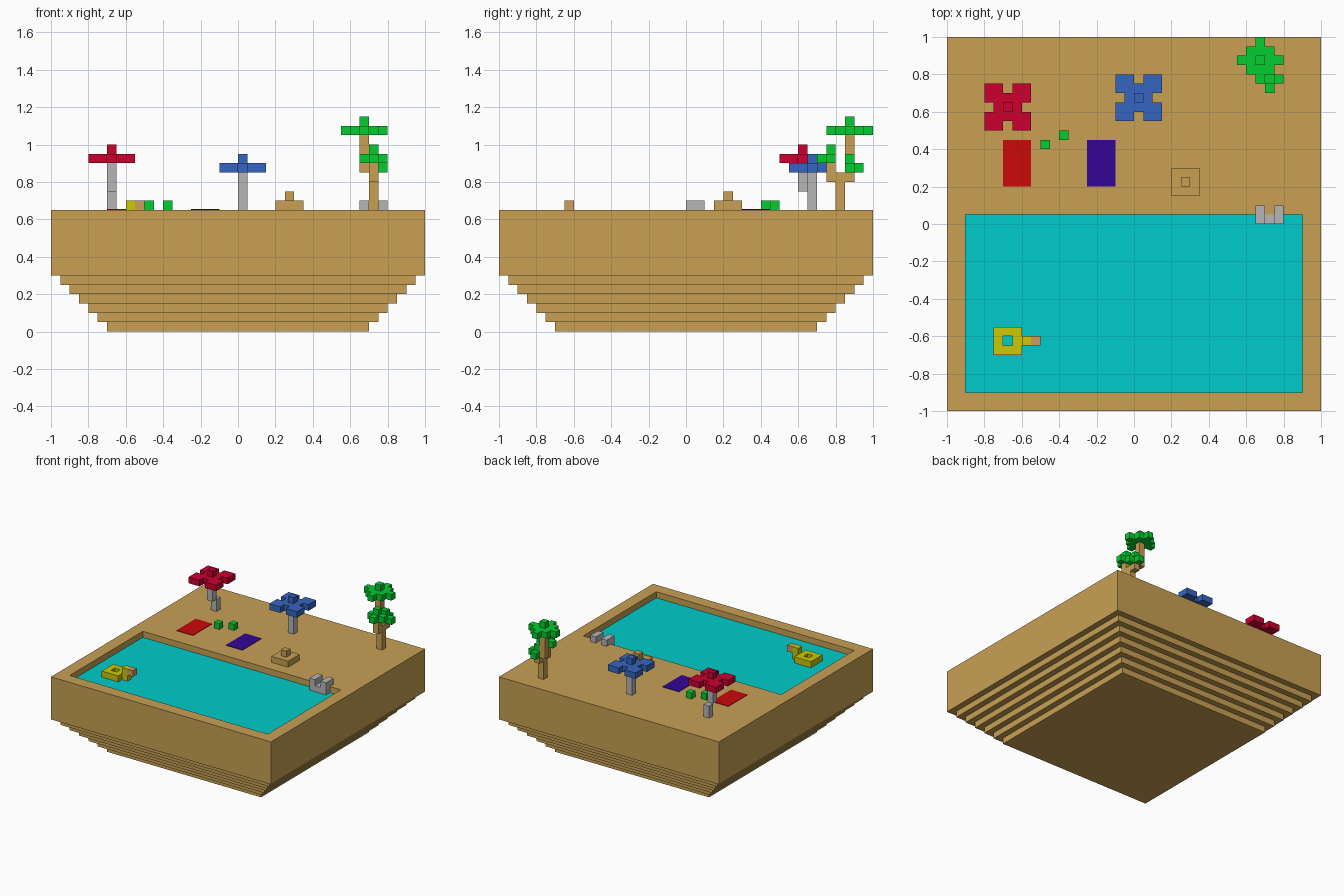
import bpy, bmesh
from mathutils import Vector

cube = bpy.data.objects.get("Cube")
if cube:
    bpy.data.objects.remove(cube, do_unlink=True)

U = 0.05  # size of one block


def material(name, rgb):
    lin = [(c / 255 / 12.92) if c < 11 else ((c / 255 + 0.055) / 1.055) ** 2.4 for c in rgb]
    m = bpy.data.materials.new(name)
    m.use_nodes = True
    m.diffuse_color = (*lin, 1)
    m.node_tree.nodes["Principled BSDF"].inputs["Base Color"].default_value = (*lin, 1)
    return m


SAND = material("sand", (200, 160, 84))
WATER = material("water", (0, 204, 204))
CRIMSON = material("crimson", (204, 0, 48))
BLUE = material("blue", (53, 101, 192))
RED = material("red", (204, 8, 8))
PURPLE = material("purple", (51, 6, 150))
GREEN = material("leaf green", (5, 204, 48))
GREY = material("grey", (182, 182, 182))
YELLOW = material("yellow", (204, 200, 5))
TAN = material("tan", (208, 158, 92))


def finish(name, bm, *mats):
    bmesh.ops.recalc_face_normals(bm, faces=bm.faces)
    mesh = bpy.data.meshes.new(name)
    bm.to_mesh(mesh)
    bm.free()
    for m in mats:
        mesh.materials.append(m)
    ob = bpy.data.objects.new(name, mesh)
    bpy.context.collection.objects.link(ob)
    return ob


def blocks(name, mat, *boxes):
    """Union of grid boxes (x, y, z, dx, dy, dz), keeping only the outer faces."""
    cells = {(x + i, y + j, z + k) for x, y, z, dx, dy, dz in boxes
             for i in range(dx) for j in range(dy) for k in range(dz)}
    bm = bmesh.new()
    verts = {}

    def vert(p):
        if p not in verts:
            verts[p] = bm.verts.new(Vector(p) * U)
        return verts[p]

    for c in cells:
        for axis in range(3):
            a, b = (axis + 1) % 3, (axis + 2) % 3
            for side in (0, 1):
                near = list(c)
                near[axis] += 2 * side - 1
                if tuple(near) in cells:
                    continue
                corners = []
                for da, db in ((0, 0), (1, 0), (1, 1), (0, 1)):
                    p = list(c)
                    p[axis] += side
                    p[a] += da
                    p[b] += db
                    corners.append(vert(tuple(p)))
                bm.faces.new(corners if side else corners[::-1])
    bmesh.ops.dissolve_limit(bm, angle_limit=0.01, verts=bm.verts, edges=bm.edges)
    return finish(name, bm, mat)


# Island: square rings stepping outward, then the rim and the sunken pool
def square(h, z):
    return (-h, h, -h, h, z)


rings = []
for i in range(7):
    h = 0.7 + U * i
    rings += [square(h, U * i), square(h, U * (i + 1) if i < 6 else 0.65)]
rings += [(-0.9, 0.9, -0.9, 0.05, 0.65), (-0.9, 0.9, -0.9, 0.05, 0.6)]
bm = bmesh.new()
loops = [[bm.verts.new(p) for p in ((x0, y0, z), (x1, y0, z), (x1, y1, z), (x0, y1, z))]
         for x0, x1, y0, y1, z in rings]
for lo, hi in zip(loops, loops[1:]):
    for i in range(4):
        j = (i + 1) % 4
        bm.faces.new((lo[i], lo[j], hi[j], hi[i]))
bm.faces.new(loops[0][::-1])
bm.faces.new(loops[-1]).material_index = 1
finish("island", bm, SAND, WATER)


# Beach towels as thin plates
def towel(name, mat, x0, y0, w, d, t=0.004):
    bm = bmesh.new()
    bmesh.ops.create_cube(bm, size=1)
    for v in bm.verts:
        v.co = (x0 + w * (v.co.x + 0.5), y0 + d * (v.co.y + 0.5), 0.65 + t * (v.co.z + 0.5))
    finish(name, bm, mat)


towel("red_towel", RED, -0.7, 0.2, 0.15, 0.25)
towel("purple_towel", PURPLE, -0.25, 0.2, 0.15, 0.25)


# Parasols: a 5 x 5 canopy notched mid-side, with a cap block
def canopy(name, mat, cx, cy, z):
    corners = [(cx + dx, cy + dy, z, 2, 2, 1) for dx in (-2, 1) for dy in (-2, 1)]
    blocks(name, mat, *corners, (cx - 1, cy - 1, z, 3, 3, 1), (cx, cy, z + 1, 1, 1, 1))


canopy("crimson_parasol", CRIMSON, -14, 12, 18)
blocks("crimson_parasol_pole_base", GREY, (-14, 13, 13, 1, 1, 2))
blocks("crimson_parasol_pole_top", GREY, (-14, 12, 15, 1, 1, 3))
canopy("blue_parasol", BLUE, 0, 13, 17)
blocks("blue_parasol_pole", GREY, (0, 13, 13, 1, 1, 4))

# Small plants and sand castle
blocks("left_plant", GREEN, (-10, 8, 13, 1, 1, 1))
blocks("right_plant", GREEN, (-8, 9, 13, 1, 1, 1))
blocks("sand_castle", SAND, (4, 3, 13, 3, 3, 1), (5, 4, 14, 1, 1, 1))

# Pool ladder: two rails bent over the rim and a low step
blocks("pool_ladder", GREY, (14, 0, 12, 1, 1, 1), *[
    b for x in (13, 15) for b in ((x, 0, 12, 1, 1, 2), (x, 1, 13, 1, 1, 1))])

# Swim ring with a bird head
blocks("swim_ring", YELLOW, (-15, -14, 12, 3, 1, 1), (-15, -12, 12, 3, 1, 1),
       (-15, -13, 12, 1, 1, 1), (-13, -13, 12, 1, 1, 1), (-12, -13, 12, 1, 1, 2))
blocks("swim_ring_beak", TAN, (-11, -13, 13, 1, 1, 1))

# Tree: forked trunk and three leaf clusters
blocks("tree_trunk", SAND, (14, 16, 13, 1, 1, 4), (14, 15, 16, 1, 3, 1),
       (14, 15, 17, 1, 1, 1), (13, 17, 17, 1, 1, 4))
blocks("tree_crown", GREEN, (12, 16, 21, 3, 3, 1), (11, 17, 21, 5, 1, 1),
       (13, 15, 21, 1, 5, 1), (13, 17, 22, 1, 1, 1))
blocks("front_leaves", GREEN, (13, 15, 18, 3, 1, 1), (14, 14, 18, 1, 1, 1), (14, 15, 19, 1, 1, 1))
blocks("back_leaves", GREEN, (14, 17, 17, 2, 1, 1), (14, 18, 17, 1, 1, 1), (14, 17, 18, 1, 1, 1))
